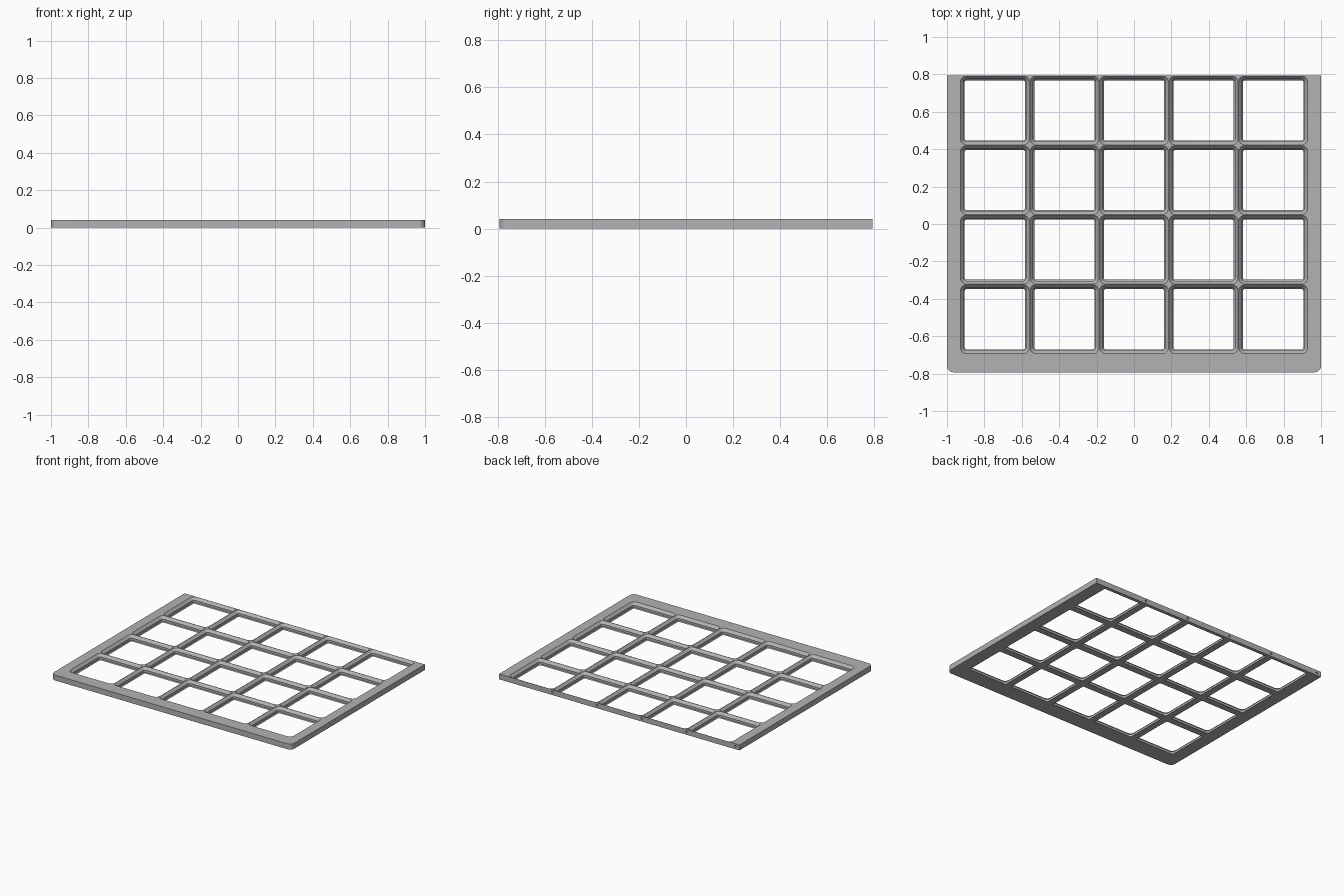
import bpy, bmesh, math

cube = bpy.data.objects.get("Cube")
if cube:
    bpy.data.objects.remove(cube, do_unlink=True)

PITCH, HEIGHT = 0.372, 0.041
HALF_X, HALF_Y = 1.0, 0.793
COLS, ROWS = 5, 4

grey = bpy.data.materials.new("matte grey")
grey.use_nodes = True
colour = (0.45, 0.45, 0.45, 1)
grey.diffuse_color = colour
grey.node_tree.nodes["Principled BSDF"].inputs["Base Color"].default_value = colour


def rounded_rect(cx, cy, hx, hy, radii, steps=8):
    """Outline points; radii run back-left, back-right, front-right, front-left."""
    points = []
    signs = ((1, 1), (-1, 1), (-1, -1), (1, -1))
    for quarter, ((sx, sy), r) in enumerate(zip(signs, radii)):
        if r == 0:
            points.append((cx + sx * hx, cy + sy * hy))
            continue
        for i in range(steps + 1):
            a = (quarter + i / steps) * math.pi / 2
            points.append((cx + sx * (hx - r) + r * math.cos(a),
                           cy + sy * (hy - r) + r * math.sin(a)))
    return points


def loft(bm, sections):
    """Closed solid through a stack of (outline, z) sections."""
    rings = [[bm.verts.new((x, y, z)) for x, y in pts] for pts, z in sections]
    n = len(rings[0])
    for low, high in zip(rings, rings[1:]):
        for i in range(n):
            j = (i + 1) % n
            bm.faces.new((low[i], low[j], high[j], high[i]))
    bm.faces.new(rings[0][::-1])
    bm.faces.new(rings[-1])


def make_object(name, bm):
    bmesh.ops.recalc_face_normals(bm, faces=bm.faces)
    mesh = bpy.data.meshes.new(name)
    bm.to_mesh(mesh)
    bm.free()
    mesh.materials.append(grey)
    obj = bpy.data.objects.new(name, mesh)
    bpy.context.collection.objects.link(obj)
    return obj


# Plate with rounded front corners and square back corners
bm = bmesh.new()
outline = rounded_rect(0, 0, HALF_X, HALF_Y, (0, 0, 0.035, 0.035))
loft(bm, [(outline, 0), (outline, HEIGHT)])
plate = make_object("grid_plate", bm)

# Stepped pocket cutters: z, half width, corner radius
PROFILE = ((-0.01, 0.161, 0.010), (0, 0.161, 0.010), (0.006, 0.167, 0.016),
           (0.022, 0.167, 0.016), (HEIGHT, 0.1845, 0.034), (0.06, 0.1845, 0.034))
bm = bmesh.new()
for col in range(COLS):
    for row in range(ROWS):
        cx = (col - (COLS - 1) / 2) * PITCH
        cy = HALF_Y - (row + 0.5) * PITCH
        loft(bm, [(rounded_rect(cx, cy, h, h, (r,) * 4), z) for z, h, r in PROFILE])
pockets = make_object("pocket_cutter", bm)

# Small connector holes along the back edge
bm = bmesh.new()
hole_xs = [(i - COLS / 2) * PITCH for i in range(1, COLS)] + [-0.965, 0.965]
for x in hole_xs:
    made = bmesh.ops.create_cone(bm, cap_ends=True, segments=16,
                                 radius1=0.008, radius2=0.008, depth=0.1)
    for v in made["verts"]:
        v.co = (v.co.x + x, HALF_Y + v.co.z, HEIGHT / 2 + v.co.y)
holes = make_object("connector_hole_cutter", bm)

bpy.ops.object.select_all(action='DESELECT')
bpy.context.view_layer.objects.active = plate
plate.select_set(True)
for cutter in (pockets, holes):
    cutter.hide_render = True
    mod = plate.modifiers.new(cutter.name, 'BOOLEAN')
    mod.operation = 'DIFFERENCE'
    mod.solver = 'EXACT'
    mod.object = cutter
    bpy.ops.object.modifier_apply(modifier=mod.name)
    bpy.data.objects.remove(cutter, do_unlink=True)

bpy.ops.object.shade_smooth_by_angle(angle=math.radians(30))
